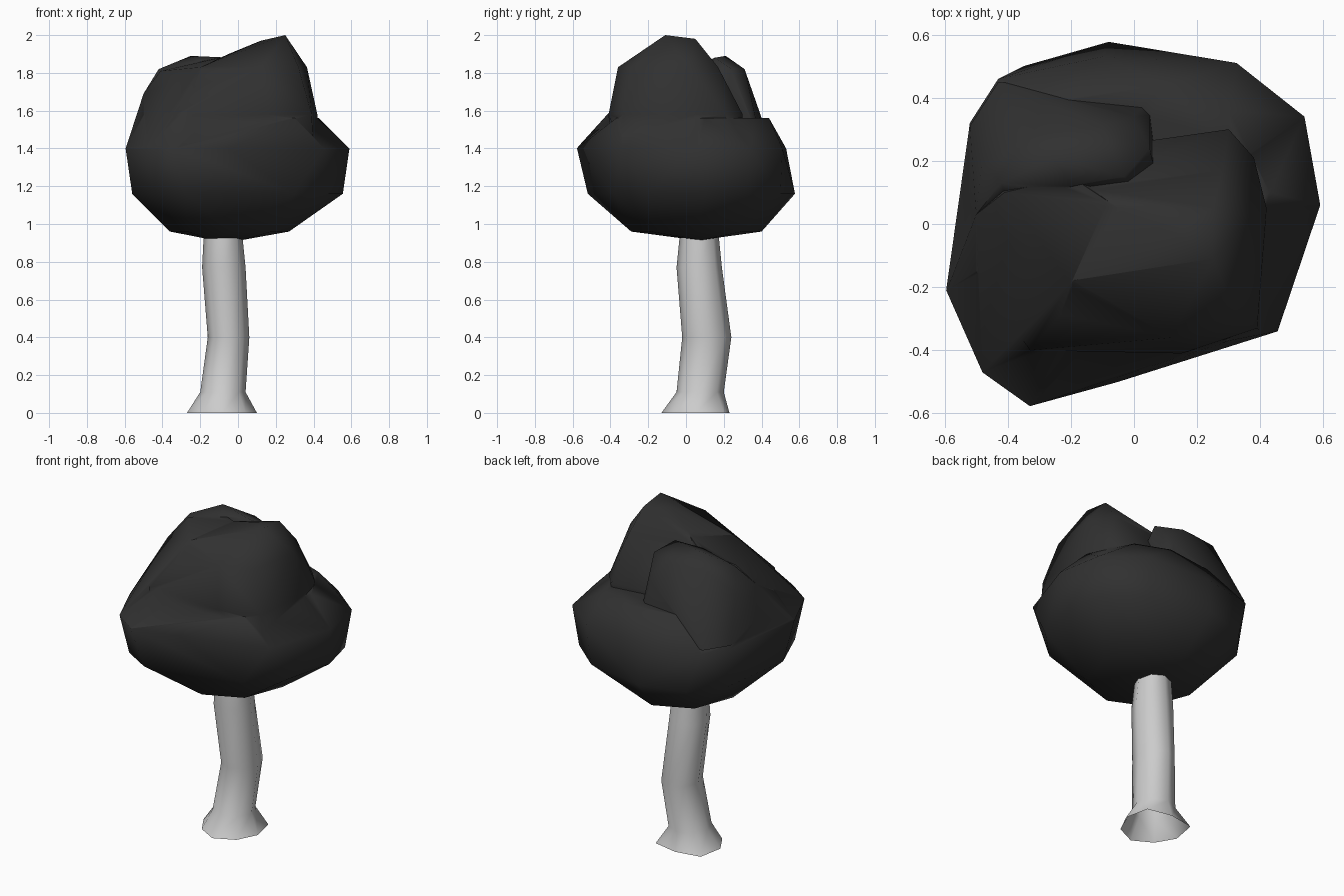
import bpy, bmesh, math

if "Cube" in bpy.data.objects:
    bpy.data.objects.remove(bpy.data.objects["Cube"])


def smooth(ob, angle):
    bpy.ops.object.select_all(action='DESELECT')
    ob.select_set(True)
    bpy.context.view_layer.objects.active = ob
    bpy.ops.object.shade_smooth_by_angle(angle=math.radians(angle))


def finish(name, bm):
    bmesh.ops.recalc_face_normals(bm, faces=bm.faces[:])
    mesh = bpy.data.meshes.new(name)
    bm.to_mesh(mesh)
    bm.free()
    ob = bpy.data.objects.new(name, mesh)
    bpy.context.collection.objects.link(ob)
    return ob


def hull(name, points):
    bm = bmesh.new()
    for p in points:
        bm.verts.new(p)
    bmesh.ops.convex_hull(bm, input=bm.verts[:])
    junk = [v for v in bm.verts if not v.link_faces]
    bmesh.ops.delete(bm, geom=junk, context='VERTS')
    return finish(name, bm)


def level(z, pts):
    return [(x, y, z) for x, y in pts]


# Trunk: leaning rings, open ends, flared at the roots
N = 8
flare = [1.0, 1.17, 1.0, 1.2, 1.0, 0.9, 1.0, 0.95]
rings = [  # z, centre x, centre y, radius x, radius y
    (0.0, -0.085, 0.05, 0.185, 0.18), (0.11, -0.08, 0.075, 0.12, 0.125),
    (0.40, -0.05, 0.11, 0.11, 0.13), (0.77, -0.075, 0.07, 0.115, 0.12),
    (0.97, -0.08, 0.07, 0.10, 0.10)]
bm = bmesh.new()
prev = None
for z, cx, cy, rx, ry in rings:
    loop = []
    for k in range(N):
        a = 2 * math.pi * k / N
        s = flare[k] if z == 0 else 1.0
        loop.append(bm.verts.new((cx + rx * s * math.cos(a), cy + ry * s * math.sin(a), z)))
    if prev:
        for k in range(N):
            j = (k + 1) % N
            bm.faces.new((prev[k], prev[j], loop[j], loop[k]))
    prev = loop
smooth(finish("trunk", bm), 60)

# Foliage: wide lower body
body = level(1.40, [(-.595, -.21), (-.48, -.47), (-.33, -.577), (-.05, -.5), (.455, -.34),
                    (.59, .06), (.54, .34), (.325, .51), (-.1, .53), (-.43, .46), (-.52, .32)])
body += level(1.16, [(-.56, -.15), (-.45, -.42), (-.28, -.52), (.3, -.38), (.48, -.2), (.555, .1),
                     (.5, .33), (.3, .5), (-.08, .577), (-.35, .5), (-.5, .3)])
body += [(-.045 + .315 * math.cos(k * math.pi / 4), .055 + .345 * math.sin(k * math.pi / 4), .96)
         for k in range(8)]
body += [(-.13, .05, .915), (.02, .08, .915)]
body += level(1.56, [(.3, .36), (.1, .44), (-.2, .4), (-.5, .0), (-.33, -.4), (.3, -.37), (.43, .1)])
foliage = hull("foliage", body)

# Tall front peak
peak = [(.25, .05, 1.98), (.25, -.11, 2.0), (.12, -.03, 1.97), (-.05, .05, 1.90)]
peak += level(1.83, [(.365, .02), (.32, -.28), (.12, -.36), (-.2, -.18), (-.2, .12), (.28, .17)])
peak += level(1.58, [(.42, .05), (.39, -.33), (.15, -.41), (-.33, -.40), (-.5, -.15), (-.4, .2),
                     (.38, .21), (.3, .3)])
peak += level(1.40, [(.42, .0), (.4, -.34), (-.3, -.4), (-.4, .2), (.3, .3)])

# Front-left shoulder sloping down from the saddle
shoulder = [(-.05, .05, 1.89), (-.2, -.19, 1.83), (-.2, .15, 1.86), (-.41, .1, 1.81), (-.5, .03, 1.69)]
shoulder += level(1.405, [(-.33, -.575), (-.48, -.47), (-.593, -.21), (-.05, -.48), (-.5, .2), (.1, .1)])

# Lower back-left lobe
lobe = [(-.25, .21, 1.89), (-.2, .12, 1.865), (-.03, .15, 1.88)]
lobe += level(1.82, [(-.42, .13), (-.34, .28), (-.1, .31), (.05, .24)])
lobe += level(1.69, [(-.5, .03), (-.48, .2), (-.34, .33), (.0, .34)])
lobe += level(1.42, [(-.53, .0), (-.52, .31), (-.43, .45), (-.2, .42), (.05, .4), (.1, .0)])

# Merge the lobes into one surface
for name, pts in (("peak_cutter", peak), ("shoulder_cutter", shoulder), ("lobe_cutter", lobe)):
    tool = hull(name, pts)
    tool.hide_render = True
    mod = foliage.modifiers.new("union", 'BOOLEAN')
    mod.operation = 'UNION'
    mod.solver = 'EXACT'
    mod.object = tool
    bpy.context.view_layer.objects.active = foliage
    bpy.ops.object.modifier_apply(modifier=mod.name)
    bpy.data.objects.remove(tool)
smooth(foliage, 60)

mat = bpy.data.materials.new("dark_leaves")
mat.diffuse_color = (0.03, 0.03, 0.03, 1)
mat.use_nodes = True
mat.node_tree.nodes["Principled BSDF"].inputs["Base Color"].default_value = mat.diffuse_color
foliage.data.materials.clear()
foliage.data.materials.append(mat)
